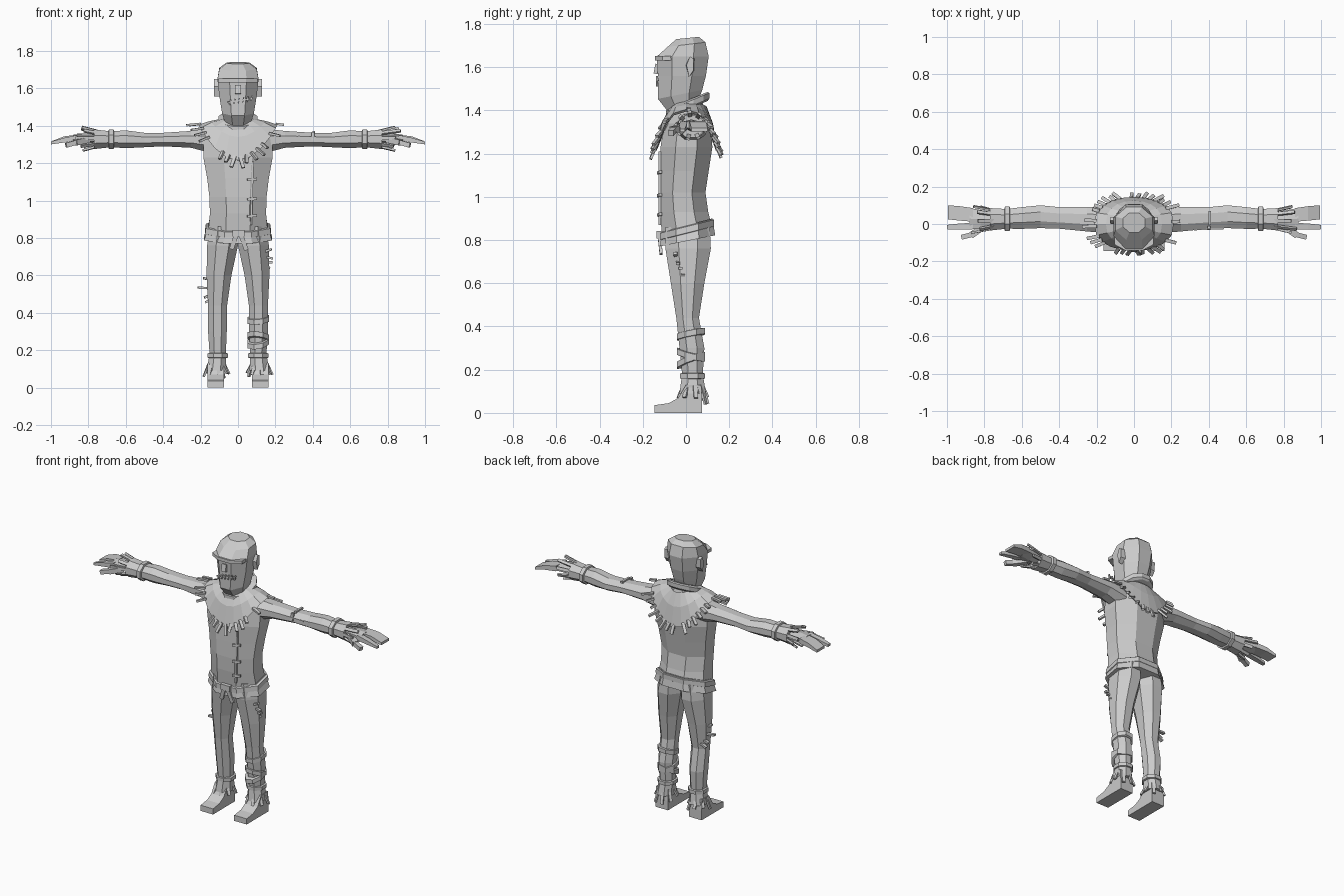
import bpy, bmesh, math, random
from mathutils import Vector

random.seed(4)
grey = bpy.data.materials.new("plain_grey")
grey.diffuse_color = (0.6, 0.6, 0.6, 1)


def finish(name, bm):
    bmesh.ops.recalc_face_normals(bm, faces=bm.faces)
    me = bpy.data.meshes.new(name)
    bm.to_mesh(me)
    bm.free()
    me.materials.append(grey)
    ob = bpy.data.objects.new(name, me)
    bpy.context.collection.objects.link(ob)
    return ob


def loft(name, rings, cap=True):
    """Skin a list of equal-length point rings."""
    bm = bmesh.new()
    vs = [[bm.verts.new(p) for p in r] for r in rings]
    n = len(vs[0])
    for a, b in zip(vs, vs[1:]):
        for i in range(n):
            j = (i + 1) % n
            bm.faces.new((a[i], a[j], b[j], b[i]))
    if cap:
        bm.faces.new(vs[0])
        bm.faces.new(vs[-1])
    return finish(name, bm)


def oval(x0, x1, y0, y1, n=8):
    """Flat-sided polygon filling the given box."""
    k = 1 / math.cos(math.pi / n)
    return [((x0 + x1) / 2 + (x1 - x0) / 2 * k * math.cos((i + .5) * math.tau / n),
             (y0 + y1) / 2 + (y1 - y0) / 2 * k * math.sin((i + .5) * math.tau / n)) for i in range(n)]


def upright(z, x0, x1, y0, y1, tilt=0, n=8):
    return [(x, y, z + tilt * y) for x, y in oval(x0, x1, y0, y1, n)]


def along(s, x, y0, y1, z0, z1, n=8):
    return [(s * x, y, z) for y, z in oval(y0, y1, z0, z1, n)]


def strips(name, items):
    """Straw strips or stitches: (start, end, width, thickness, facing)."""
    bm = bmesh.new()
    for p, q, w, t, up in items:
        p, q = Vector(p), Vector(q)
        side = (q - p).cross(Vector(up)).normalized() * w / 2
        nor = side.cross(q - p).normalized() * t / 2
        v = [bm.verts.new(c + side * a + nor * b) for c in (p, q)
             for a, b in ((-1, -1), (1, -1), (1, 1), (-1, 1))]
        for f in ((0, 1, 2, 3), (7, 6, 5, 4), (0, 4, 5, 1), (1, 5, 6, 2), (2, 6, 7, 3), (3, 7, 4, 0)):
            bm.faces.new([v[i] for i in f])
    return finish(name, bm)


# Head: flat-topped hood, narrow chin
loft("head", [upright(*r) for r in (
    (1.41, -.065, .065, -.08, .05, .25), (1.48, -.085, .085, -.13, .075, .2),
    (1.56, -.1, .1, -.13, .092), (1.65, -.11, .11, -.135, .105),
    (1.705, -.1, .1, -.085, .09, .12), (1.735, -.06, .06, -.045, .06, .1))])
loft("brow_band", [upright(z, -.104, .104, -.143, -.03, 0) for z in (1.632, 1.652)])
strips("nose", [((0, -.132, 1.615), (0, -.14, 1.57), .03, .02, (0, 1, 0))])
mouth = [((-.055, -.134, 1.525), (.075, -.13, 1.545), .008, .008, (0, 1, 0))]
for i in range(6):
    x = -.045 + .023 * i
    mouth.append(((x, -.135, 1.512 + .004 * i), (x + .007, -.135, 1.54 + .004 * i), .007, .01, (0, 1, 0)))
strips("mouth_stitches", mouth)
for s in (-1, 1):
    loft("ear", [[(s * x, y * k + .018, z) for y, z in
                  ((-.02, 1.61), (0, 1.65), (.022, 1.64), (.02, 1.585), (-.005, 1.555))]
                 for x, k in ((.09, 1), (.128, .8))])

# Neck and rope collar
loft("neck", [upright(1.36, -.085, .085, -.08, .1), upright(1.46, -.065, .065, -.06, .07)])
loft("collar", [upright(z, -r, r, -.085 - d, .1 + d, .42, 12) for z, r, d in
                ((1.402, .085, 0), (1.41, .105, .008), (1.436, .105, .008), (1.444, .08, 0))])

# Tunic, belt and flared hem
loft("tunic", [upright(*r) for r in (
    (.85, -.158, .158, -.112, .12, .1), (.93, -.15, .15, -.122, .103), (1.02, -.153, .153, -.125, .09),
    (1.12, -.165, .165, -.122, .105), (1.23, -.185, .185, -.118, .122),
    (1.34, -.185, .185, -.1, .115), (1.4, -.12, .12, -.07, .09))])
loft("hem", [upright(.795, -.182, .182, -.12, .135, .2), upright(.87, -.158, .158, -.112, .123, .25)])
loft("belt", [upright(z, -r, r, -.108 - d, .118 + d, .25) for z, r, d in
              ((.828, .165, .002), (.832, .176, .012), (.862, .172, .012), (.866, .16, .002))])
F, U = (0, 1, 0), (0, 0, 1)
strips("belt_knot", [((-.03, -.123, .825), (.035, -.123, .825), .035, .025, F),
                     ((-.005, -.125, .83), (-.035, -.115, .74), .024, .014, F),
                     ((.01, -.125, .83), (.045, -.115, .735), .024, .014, F)])
strips("tunic_seam", [((.07, -.121, .87), (.08, -.121, 1.21), .01, .012, F)] +
       [((.05, -.127, z), (.1, -.118, z + .005), .014, .014, F) for z in (.915, 1.005, 1.11)])

# Shoulder cape dipping to a round edge front and back, with straw fringe
N = 20


def cape(i, rx, yf, yb, ztop, drop):
    a = math.tau * i / N
    c, q = math.cos(a), math.sin(a)
    y = (yf if q < 0 else yb) * abs(q) ** .75
    return Vector((rx * c, y, ztop - drop * (1 - c * c)))


edge = [cape(i, .212, -.143, .145, 1.405, .19) for i in range(N)]
shell = [[cape(i, .075, -.07, .095, 1.44, .02) for i in range(N)],
         [cape(i, .15, -.115, .125, 1.425, .085) for i in range(N)], edge,
         [p * .95 + Vector((0, 0, .06)) for p in edge],
         [cape(i, .07, -.06, .08, 1.42, .02) for i in range(N)]]
loft("cape", shell, cap=False)
fringe = []
for i in range(N):
    for k in (.2, .7):
        if random.random() < .2:
            continue
        p = edge[i].lerp(edge[(i + 1) % N], k)
        flat = abs(p.x) / .212
        out = Vector((p.x * 1.2, p.y * .8, 0)).normalized()
        d = out * (.35 + .65 * flat) + Vector((random.uniform(-.25, .25), 0, -.9 * (1 - flat) - .1))
        p = p + Vector((0, 0, .008))
        fringe.append((p - d * .01, p + d * random.uniform(.035, .062), .018, .012, out + Vector((0, 0, flat))))
strips("cape_fringe", fringe)

for s in (-1, 1):
    # Sleeve, wrist tie and straw cuff
    loft("sleeve", [along(s, *r) for r in (
        (.13, -.05, .09, 1.25, 1.385), (.25, -.04, .092, 1.282, 1.372), (.4, -.025, .09, 1.29, 1.362),
        (.5, -.022, .1, 1.285, 1.362), (.6, -.026, .09, 1.28, 1.375), (.68, -.025, .08, 1.285, 1.37),
        (.77, -.035, .085, 1.275, 1.38))])
    loft("wrist_tie", [along(s, x, -.03 - d, .085 + d, 1.283 - d, 1.373 + d) for x, d in
                       ((.663, 0), (.665, .008), (.69, .008), (.692, 0))])
    cuff = []
    for i in range(9):
        a = math.tau * i / 9 + .3
        o = Vector((0, math.cos(a), math.sin(a)))
        p = Vector((s * .75, .025 + .05 * o.y, 1.33 + .042 * o.z))
        cuff.append((p, p + Vector((s * random.uniform(.07, .12), .022 * o.y, .022 * o.z)), .018, .011, o))
    strips("cuff_straw", cuff)
    # Hand: palm, broad fingers, forefinger and thumb
    loft("palm", [along(s, *r, 6) for r in (
        (.74, -.01, .06, 1.305, 1.355), (.82, -.025, .075, 1.312, 1.355), (.88, -.028, .085, 1.318, 1.35))])
    loft("fingers", [[(s * x, y, z) for y, z in ((y0, z0), (y1, z0), (y1, z1), (y0, z1))] for x, y0, y1, z0, z1 in
                     ((.86, .012, .085, 1.32, 1.352), (.93, .018, .095, 1.315, 1.343), (.995, .025, .1, 1.302, 1.318))])
    loft("forefinger", [[(s * x, y, z) for y, z in ((y0, z0), (y1, z0), (y1, z1), (y0, z1))] for x, y0, y1, z0, z1 in
                        ((.86, -.028, .006, 1.318, 1.35), (.93, -.03, .003, 1.31, 1.335), (1, -.028, -.005, 1.3, 1.315))])
    strips("thumb", [((s * .8, -.01, 1.325), (s * .87, -.06, 1.31), .035, .03, U),
                     ((s * .86, -.055, 1.312), (s * .92, -.07, 1.295), .026, .025, U)])

    # Trouser leg with loose cuff
    def lr(z, xi, xo, yf, yb):
        return upright(z, min(s * xi, s * xo), max(s * xi, s * xo), yf, yb)
    loft("trouser_leg", [lr(*r) for r in (
        (.86, .0, .15, -.095, .11), (.76, .0, .165, -.095, .115), (.6, .035, .168, -.07, .085),
        (.44, .058, .16, -.045, .06), (.3, .06, .16, -.03, .085), (.18, .065, .152, -.018, .078),
        (.09, .062, .168, -.03, .092))])
    loft("ankle_tie", [lr(z, .06 - d, .156 + d, -.02 - d, .082 + d) for z, d in
                       ((.158, 0), (.16, .007), (.182, .007), (.184, 0))])
    straw = []
    for i in range(8):
        a = math.tau * i / 8 + .2
        o = Vector((math.cos(a), math.sin(a), 0))
        p = Vector((s * .115 + .042 * o.x, .032 + .045 * o.y, .13))
        straw.append((p, p + Vector((.028 * o.x, .026 * o.y, -random.uniform(.05, .095))), .018, .01, o))
    strips("ankle_straw", straw)
    # Shoe: side profile pushed across the width
    loft("shoe", [[(s * x, y, z) for y, z in ((-.145, 0), (.075, 0), (.075, .06), (.07, .13), (0, .13),
                                              (-.035, .07), (-.08, .045), (-.145, .036))] for x in (.075, .163)])

# Bindings on one shin, slanting a little
for z, t in ((.36, .2), (.275, -.25), (.235, .35)):
    loft("shin_binding", [[(x, y, zz + t * y + t * .5 * (x - .11)) for x, y, zz in
                           upright(z + h, .058 - d, .16 + d, -.035 - d, .08 + d)] for h, d in
                          ((-.015, 0), (-.013, .007), (.013, .007), (.015, 0))])
# Straw poking through the trousers, and a sleeve stitch
strips("knee_straw", [((-.14, .01 + .012 * i, z), (-.155 - l, .015 * i, z + d), .02, .012, U) for i, (z, l, d) in
                      enumerate(((.575, .03, .01), (.53, .06, .005), (.5, .025, -.02), (.475, .02, -.02)))])
strips("thigh_straw", [((.14, -.045 + .01 * i, z), (.165 + l, -.05 + .012 * i, z + d), .018, .012, U) for i, (z, l, d) in
                       enumerate(((.725, .015, .015), (.7, .022, -.01), (.67, .02, 0), (.655, .005, -.02)))])
strips("sleeve_stitches", [((.32, -.03, 1.34), (.48, -.024, 1.335), .008, .008, F),
                           ((.4, -.024, 1.32), (.4, -.018, 1.365), .016, .016, F),
                           ((.405, -.005, 1.365), (.405, .07, 1.365), .014, .012, U)])
